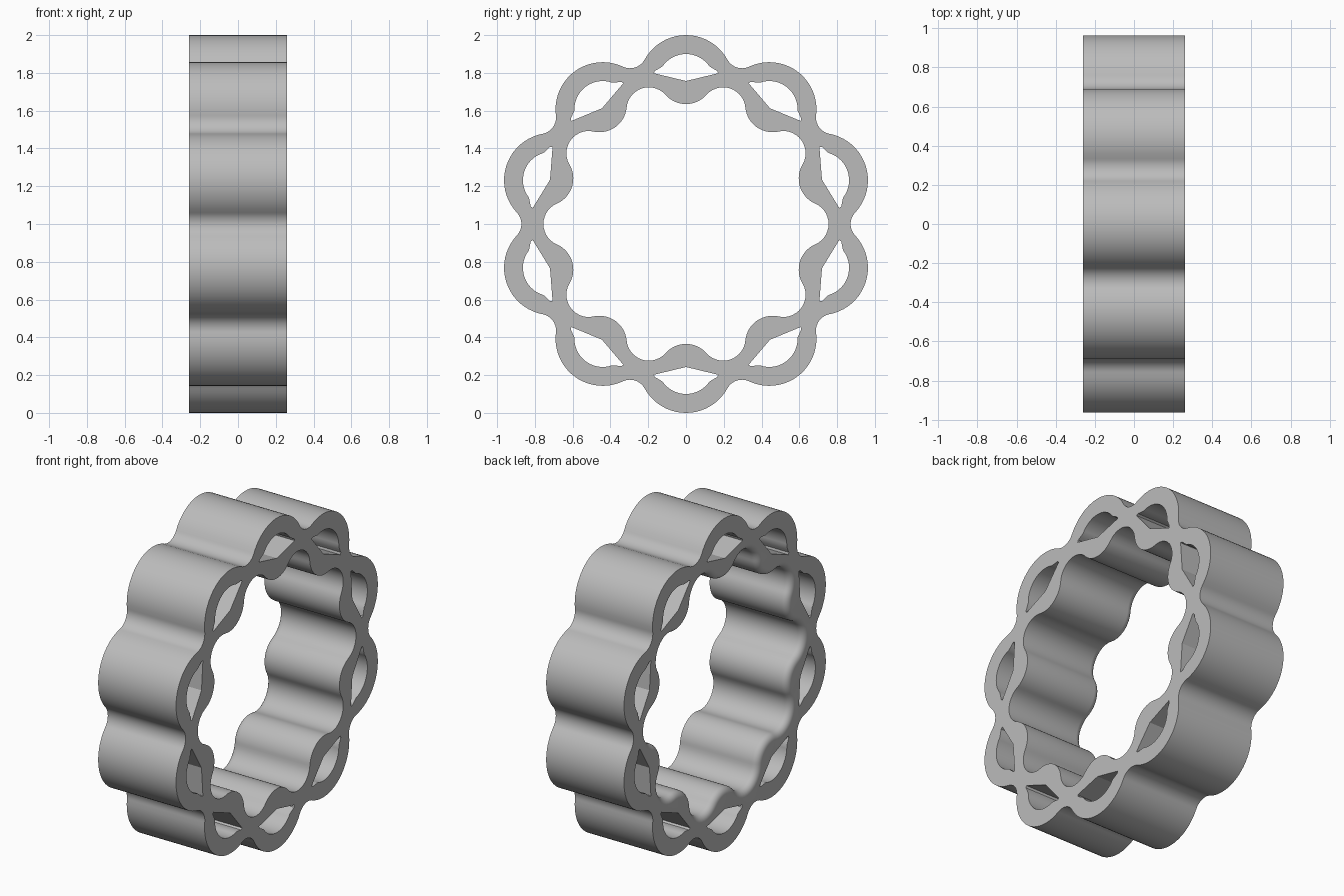
import bpy, bmesh
from math import sin, cos, atan2, pi, hypot, radians

cube = bpy.data.objects.get("Cube")
if cube:
    bpy.data.objects.remove(cube)

LOBES = 10
HALF = pi / LOBES
WIDTH = 0.26     # half width along x
FILLET = 0.04    # rounded inner rim on the -x side


def arc(cx, cy, r, a, b, n):
    return [(cx + r * cos(a + (b - a) * i / n), cy + r * sin(a + (b - a) * i / n))
            for i in range(n + 1)]


def scalloped(centre, radius, valley, inward):
    """Closed outline of lobes joined by tangent valley arcs."""
    vx, vy = valley * cos(HALF) - centre, valley * sin(HALF)
    phi, valley_r = atan2(vy, vx), hypot(vx, vy) - radius
    points = []
    for k in range(LOBES):
        a = HALF + 2 * HALF * k
        end = phi - 2 * pi if inward else phi
        points += arc(centre * cos(a), centre * sin(a), radius, a - phi, a + end, 20)
        m = a + HALF
        base, e = (m, phi - pi - HALF) if inward else (m + pi, phi - HALF)
        points += arc(valley * cos(m), valley * sin(m), valley_r, base + e, base - e, 14)[1:-1]
    return points


def window(k):
    """Opening under one lobe: domed outside, shallow V inside."""
    a = HALF + 2 * HALF * k
    side = [(0.82, 0.148), (0.811, 0.165), (0.798, 0.17)]
    local = arc(0.75, 0, 0.15, -radians(56), radians(56), 18)
    local += side + [(0.757, 0)] + [(r, -t) for r, t in reversed(side)]
    return [(r * cos(a) - t * sin(a), r * sin(a) + t * cos(a)) for r, t in local]


bm = bmesh.new()


def ring(points, x):
    return [bm.verts.new((x, y, z + 1)) for y, z in points]


def loop_edges(verts):
    pairs = zip(verts, verts[1:] + verts[:1])
    return [bm.edges.get(p) or bm.edges.new(p) for p in pairs]


def wall(rings):
    for lower, upper in zip(rings, rings[1:]):
        n = len(lower)
        for i in range(n):
            j = (i + 1) % n
            bm.faces.new((lower[i], lower[j], upper[j], upper[i]))


# Outer wall and window walls
walls = []
for outline in [scalloped(0.75, 0.25, 0.96, False)] + [window(k) for k in range(LOBES)]:
    walls.append([ring(outline, -WIDTH), ring(outline, WIDTH)])

# Inner wall with a rounded rim
inner = []
for i in range(7):
    t = i / 6 * pi / 2
    inset = FILLET * (1 - sin(t))
    outline = scalloped(0.78, 0.145 - inset, 0.637, True)
    inner.append(ring(outline, -WIDTH + FILLET * (1 - cos(t))))
inner.append(ring(scalloped(0.78, 0.145, 0.637, True), WIDTH))
walls.append(inner)
for rings in walls:
    wall(rings)

# Flat side faces
for end in (0, -1):
    edges = [e for rings in walls for e in loop_edges(rings[end])]
    bmesh.ops.triangle_fill(bm, use_beauty=True, use_dissolve=False, edges=edges)

bmesh.ops.recalc_face_normals(bm, faces=bm.faces)
mesh = bpy.data.meshes.new("scalloped_ring")
bm.to_mesh(mesh)
bm.free()

grey = bpy.data.materials.new("plain_grey")
grey.use_nodes = True
grey.diffuse_color = (0.5, 0.5, 0.5, 1)
grey.node_tree.nodes["Principled BSDF"].inputs["Base Color"].default_value = (0.5, 0.5, 0.5, 1)
mesh.materials.append(grey)

band = bpy.data.objects.new("scalloped_ring", mesh)
bpy.context.collection.objects.link(band)
bpy.ops.object.select_all(action="DESELECT")
band.select_set(True)
bpy.context.view_layer.objects.active = band
bpy.ops.object.shade_smooth_by_angle(angle=radians(25))
